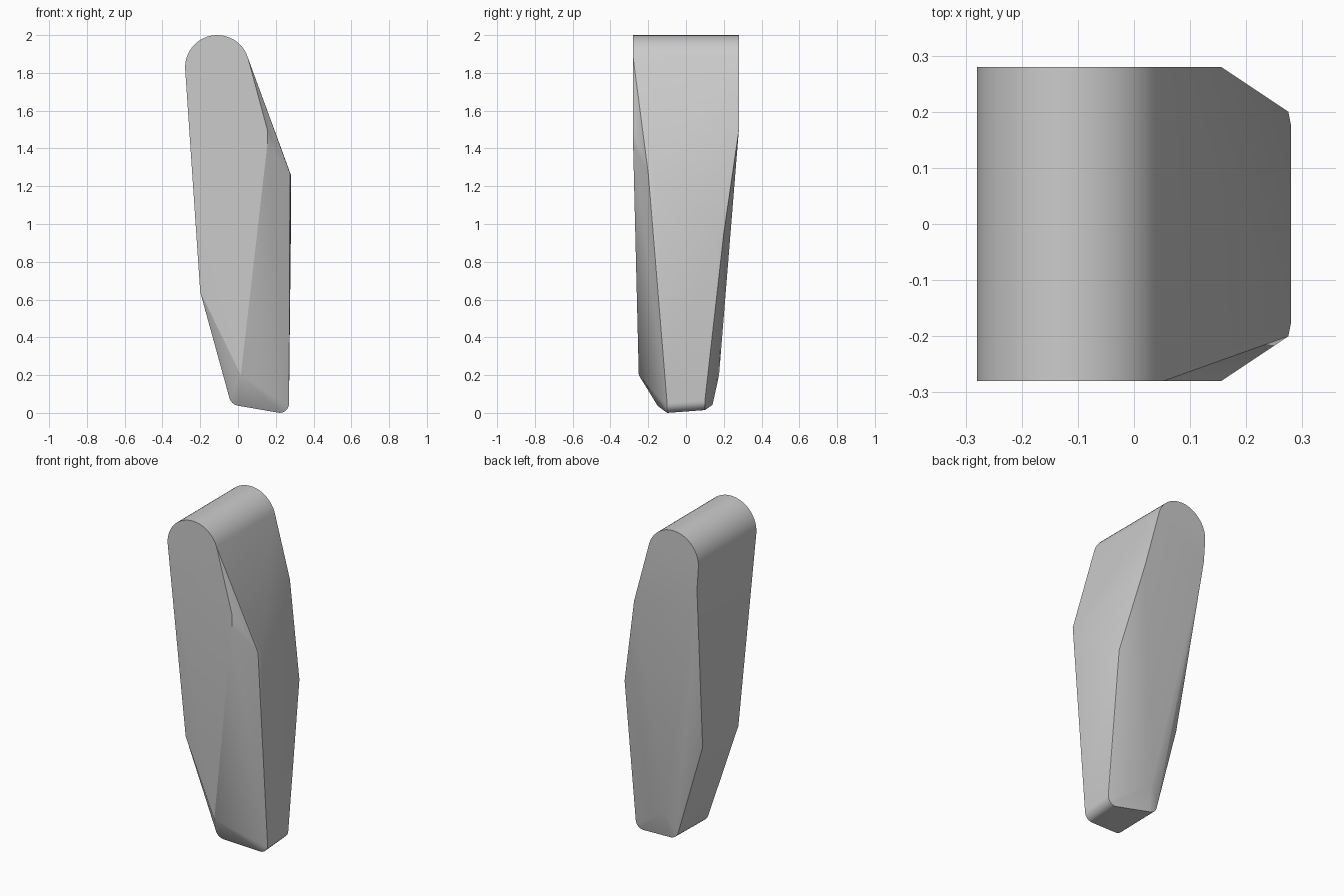
import bpy, bmesh, math

if "Cube" in bpy.data.objects:
    bpy.data.objects.remove(bpy.data.objects["Cube"])

grey = bpy.data.materials.new("plain_grey")
grey.use_nodes = True
colour = (0.6, 0.6, 0.6, 1)
grey.diffuse_color = colour
grey.node_tree.nodes["Principled BSDF"].inputs["Base Color"].default_value = colour


def arc(cx, cz, radius, start, end, y, steps):
    """Points on an arc in a plane of constant y, angles in degrees."""
    points = []
    for i in range(steps + 1):
        a = math.radians(start + (end - start) * i / steps)
        points.append((cx + radius * math.cos(a), y, cz + radius * math.sin(a)))
    return points


points = []

# Rounded head, ending in flat cheeks front and back
for y in (-0.28, 0.28):
    points += arc(-0.11, 1.83, 0.17, 18, 184, y, 24)
    points.append((0.155, y, 1.5))
points += [(0.155, -0.28, 1.42), (-0.27, 0.28, 1.68)]

# Slanted shoulder on the left side, softened at its corners
points += [(0.275, -0.2, 1.27), (0.28, -0.175, 1.26),
           (0.275, 0.2, 0.95), (0.28, 0.175, 0.96)]

# Bend in the right side
points += [(-0.2, -0.22, 0.64), (-0.2, 0.125, 0.64)]

# Front and back knees above the foot
points += [(0.015, -0.25, 0.2), (0.02, 0.175, 0.2)]

# Rounded foot edges
points += arc(0.22, 0.05, 0.05, 270, 360, -0.1, 6)
points += arc(0.22, 0.065, 0.05, 270, 360, 0.1, 6)
points += arc(0.01, 0.095, 0.058, 190, 265, -0.15, 6)
points += arc(0.01, 0.1, 0.058, 190, 265, 0.14, 6)

# Wrap a faceted skin round the guide points
bm = bmesh.new()
for p in points:
    bm.verts.new(p)
hull = bmesh.ops.convex_hull(bm, input=bm.verts)
spare = [v for v in bm.verts if not v.link_faces]
bmesh.ops.delete(bm, geom=spare, context="VERTS")
bmesh.ops.dissolve_limit(bm, angle_limit=math.radians(0.5),
                         verts=bm.verts, edges=bm.edges)
bmesh.ops.recalc_face_normals(bm, faces=bm.faces)

mesh = bpy.data.meshes.new("tapered_block")
bm.to_mesh(mesh)
bm.free()
mesh.materials.append(grey)
block = bpy.data.objects.new("tapered_block", mesh)
bpy.context.collection.objects.link(block)

# Smooth the rounds, keep the hard ridges
bpy.ops.object.select_all(action="DESELECT")
block.select_set(True)
bpy.context.view_layer.objects.active = block
bpy.ops.object.shade_smooth_by_angle(angle=math.radians(25))
